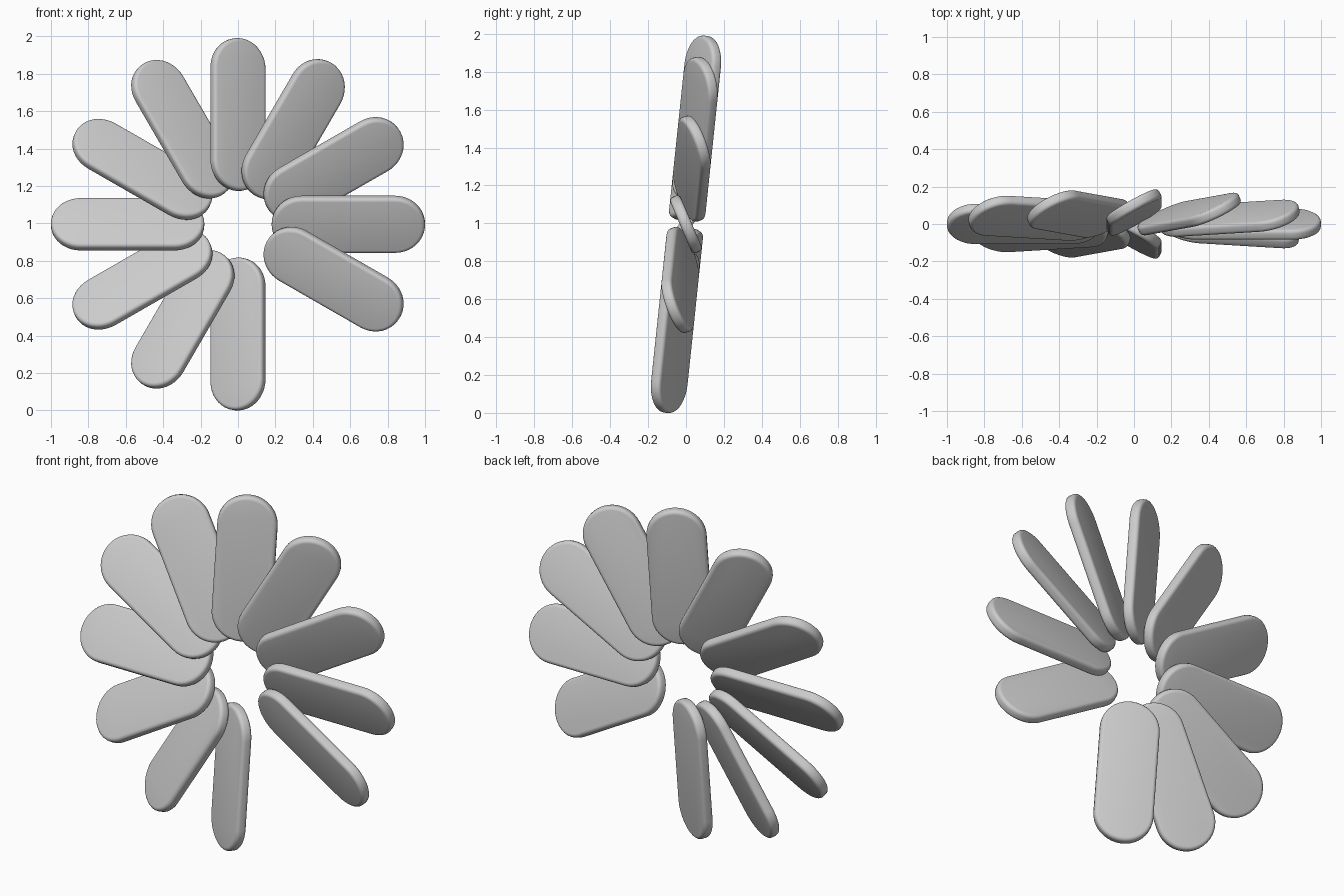
import bpy, bmesh
from math import radians, sin, cos, pi
from mathutils import Matrix

if "Cube" in bpy.data.objects:
    bpy.data.objects.remove(bpy.data.objects["Cube"])

INNER, OUTER = 0.18, 1.0      # radial reach of each petal
WIDTH, THICK = 0.32, 0.06
TWIST, LEAN = radians(29), radians(6)


def petal_mesh():
    """Rounded slab along +X, thickness along Y, with softened rims."""
    r, n = WIDTH / 2, 20
    bm = bmesh.new()
    outline = []
    for cx, start in ((OUTER - r, -pi / 2), (INNER + r, pi / 2)):
        for i in range(n + 1):
            a = start + pi * i / n
            outline.append(bm.verts.new((cx + r * cos(a), -THICK / 2, r * sin(a))))
    face = bm.faces.new(outline)
    ext = bmesh.ops.extrude_face_region(bm, geom=[face])
    moved = [v for v in ext["geom"] if isinstance(v, bmesh.types.BMVert)]
    bmesh.ops.translate(bm, verts=moved, vec=(0, THICK, 0))
    bmesh.ops.recalc_face_normals(bm, faces=bm.faces)
    rims = [e for e in bm.edges if abs(e.verts[0].co.y - e.verts[1].co.y) < 1e-5]
    bmesh.ops.bevel(bm, geom=rims, offset=0.02, segments=4, profile=0.5, affect='EDGES')
    bmesh.ops.recalc_face_normals(bm, faces=bm.faces)
    mesh = bpy.data.meshes.new("petal")
    bm.to_mesh(mesh)
    bm.free()
    return mesh


# Ring of twelve positions with one left empty (lower right), leaning back slightly
mesh = petal_mesh()
ring = Matrix.Translation((0, 0, 0.995)) @ Matrix.Rotation(-LEAN, 4, 'X')
for i in range(12):
    if i == 10:
        continue
    ob = bpy.data.objects.new(f"petal_{i + 1}", mesh.copy())
    bpy.context.collection.objects.link(ob)
    ob.matrix_world = (ring @ Matrix.Rotation(-radians(30 * i), 4, 'Y')
                       @ Matrix.Rotation(TWIST, 4, 'X'))
    bpy.ops.object.select_all(action='DESELECT')
    ob.select_set(True)
    bpy.context.view_layer.objects.active = ob
    bpy.ops.object.shade_smooth_by_angle(angle=radians(35))
